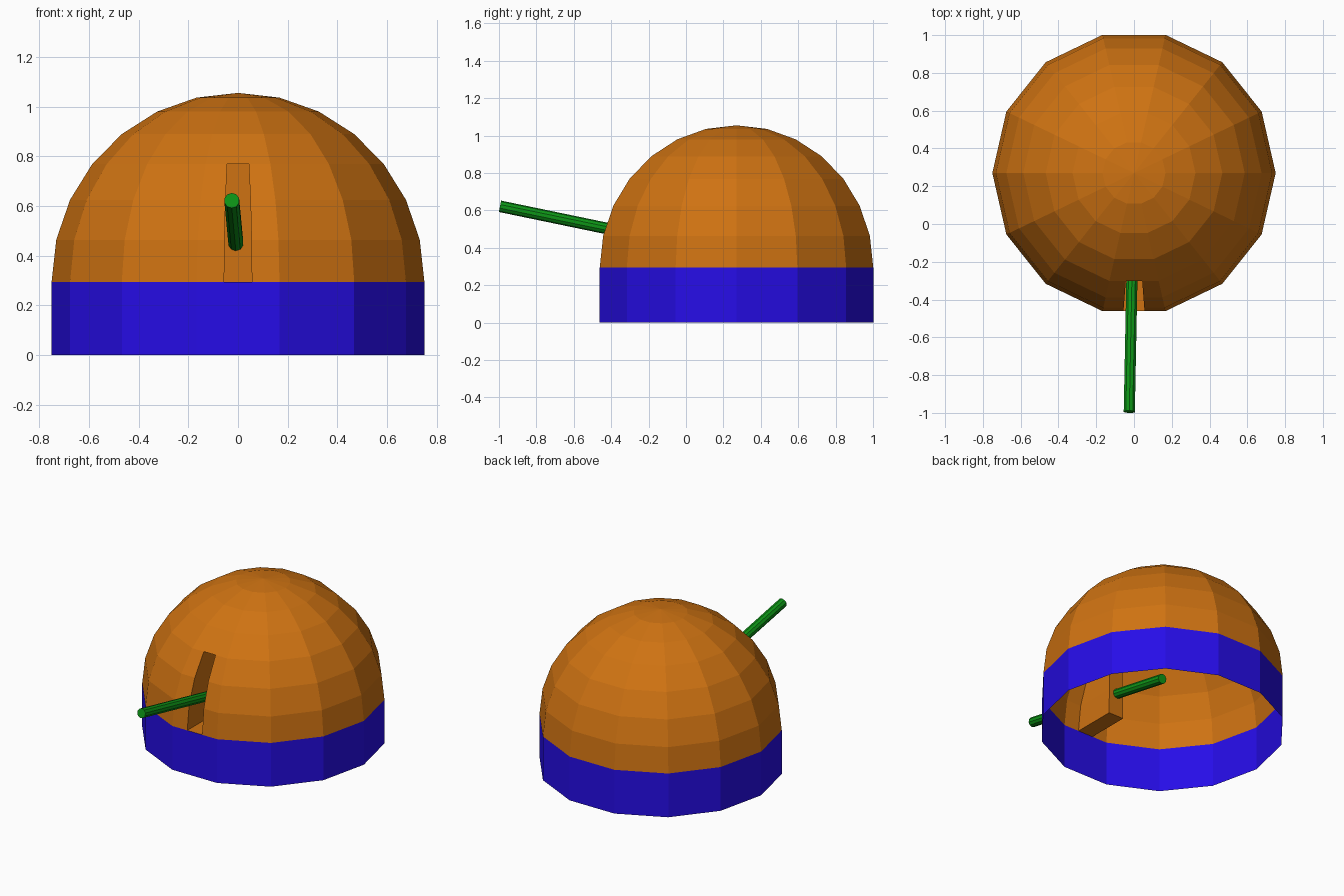
import bpy, bmesh, math
from mathutils import Vector

if "Cube" in bpy.data.objects:
    bpy.data.objects.remove(bpy.data.objects["Cube"])

SIDES, ROWS = 14, 7
R, H = 0.75, 0.76           # dome radius and height
BASE, CY = 0.295, 0.27      # top of the base band, centre in y
SLOT_ROWS, SLOT_BACK = 3, -0.17


def material(name, rgb):
    m = bpy.data.materials.new(name)
    m.diffuse_color = (*rgb, 1)
    m.use_nodes = True
    m.node_tree.nodes["Principled BSDF"].inputs["Base Color"].default_value = m.diffuse_color
    return m


orange = material("orange", (0.62, 0.17, 0.006))
blue = material("blue", (0.02, 0.004, 0.82))
green = material("green", (0.004, 0.30, 0.008))


def finish(name, bm, mat):
    bmesh.ops.remove_doubles(bm, verts=bm.verts, dist=1e-5)
    me = bpy.data.meshes.new(name)
    bm.to_mesh(me)
    bm.free()
    me.materials.append(mat)
    ob = bpy.data.objects.new(name, me)
    bpy.context.collection.objects.link(ob)
    return ob


def face(bm, *pts):
    bm.faces.new([bm.verts.new(p) for p in pts])


def ring_point(k, r, z):
    a = 2 * math.pi * k / SIDES
    return Vector((r * math.cos(a), CY + r * math.sin(a), z))


def dome_point(k, row):
    t = math.pi / 2 * row / ROWS
    return ring_point(k, R * math.cos(t), BASE + H * math.sin(t))


# Base band: open ring
bm = bmesh.new()
for k in range(SIDES):
    face(bm, ring_point(k, R, 0), ring_point(k + 1, R, 0),
         ring_point(k + 1, R, BASE), ring_point(k, R, BASE))
finish("base_band", bm, blue)

# Dome shell, with a slot through the middle third of the front column
bm = bmesh.new()
FRONT = 10
for row in range(ROWS):
    for k in range(SIDES):
        a, b = dome_point(k, row), dome_point(k + 1, row)
        c, d = dome_point(k + 1, row + 1), dome_point(k, row + 1)
        if row == ROWS - 1:
            face(bm, a, b, c)
        elif k == FRONT and row < SLOT_ROWS:
            face(bm, a, a.lerp(b, 1 / 3), d.lerp(c, 1 / 3), d)
            face(bm, a.lerp(b, 2 / 3), b, c, d.lerp(c, 2 / 3))
        else:
            face(bm, a, b, c, d)


# Slot recess: side walls, back panel, floor and ceiling
def slot_edge(f):
    return [dome_point(FRONT, r).lerp(dome_point(FRONT + 1, r), f)
            for r in range(SLOT_ROWS + 1)]


def back(p):
    return Vector((p.x, SLOT_BACK, p.z))


left, right = slot_edge(1 / 3), slot_edge(2 / 3)
for i in range(SLOT_ROWS):
    l0, l1, r0, r1 = left[i], left[i + 1], right[i], right[i + 1]
    face(bm, l0, back(l0), back(l1), l1)
    face(bm, r0, r1, back(r1), back(r0))
    face(bm, back(l0), back(r0), back(r1), back(l1))
face(bm, left[0], right[0], back(right[0]), back(left[0]))
face(bm, left[-1], back(left[-1]), back(right[-1]), right[-1])
finish("dome", bm, orange)

# Barrel: thin tilted rod from the dome centre out through the slot
tip, end = Vector((-0.025, -0.994, 0.622)), Vector((0, CY, 0.36))
axis = tip - end
bm = bmesh.new()
bmesh.ops.create_cone(bm, cap_ends=True, segments=10, radius1=0.031,
                      radius2=0.031, depth=axis.length)
rod = finish("barrel", bm, green)
rod.rotation_euler = axis.to_track_quat('Z', 'Y').to_euler()
rod.location = (tip + end) / 2
